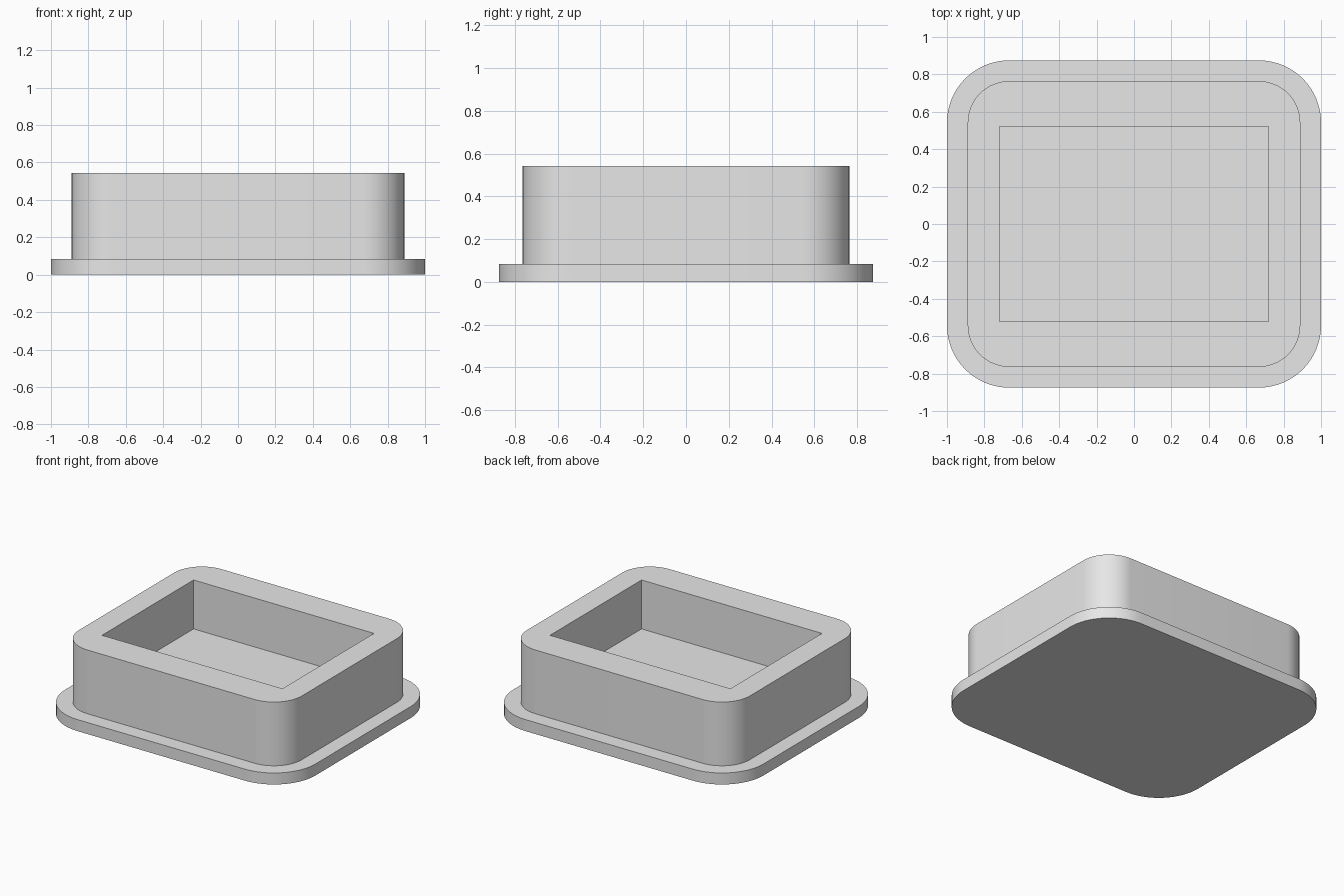
import bpy
import bmesh
import math

cube = bpy.data.objects.get("Cube")
if cube:
    bpy.data.objects.remove(cube, do_unlink=True)

# Main dimensions
PLATE_TOP = 0.083
BODY_TOP = 0.543
FLOOR = 0.19
CORNER_X, CORNER_Y = 0.667, 0.542   # shared centre of the rounded corners
STEPS = 16

grey = bpy.data.materials.new("plain_grey")
grey.use_nodes = True
grey.diffuse_color = (0.8, 0.8, 0.8, 1)
grey.node_tree.nodes["Principled BSDF"].inputs["Base Color"].default_value = grey.diffuse_color


def rounded_outline(radius):
    """Rounded rectangle, counter-clockwise from the +x side."""
    points = []
    for quarter, (sx, sy) in enumerate(((1, 1), (-1, 1), (-1, -1), (1, -1))):
        for i in range(STEPS + 1):
            a = math.pi / 2 * (quarter + i / STEPS)
            points.append((sx * CORNER_X + radius * math.cos(a),
                           sy * CORNER_Y + radius * math.sin(a)))
    return points


def prism(name, outline, bottom, top):
    """Solid made by raising a flat outline."""
    bm = bmesh.new()
    base = bm.faces.new([bm.verts.new((x, y, bottom)) for x, y in outline])
    raised = bmesh.ops.extrude_face_region(bm, geom=[base], use_keep_orig=True)["geom"]
    verts = [g for g in raised if isinstance(g, bmesh.types.BMVert)]
    bmesh.ops.translate(bm, verts=verts, vec=(0, 0, top - bottom))
    bmesh.ops.recalc_face_normals(bm, faces=bm.faces)
    mesh = bpy.data.meshes.new(name)
    bm.to_mesh(mesh)
    bm.free()
    mesh.materials.append(grey)
    obj = bpy.data.objects.new(name, mesh)
    bpy.context.collection.objects.link(obj)
    return obj


def activate(obj):
    bpy.ops.object.select_all(action="DESELECT")
    obj.select_set(True)
    bpy.context.view_layer.objects.active = obj


# Flange plate and the thick-walled body standing on it
plate = prism("base_flange", rounded_outline(0.333), 0, PLATE_TOP)
body = prism("body", rounded_outline(0.222), PLATE_TOP, BODY_TOP)

# Sharp-cornered rectangular recess
hx, hy = 0.72, 0.522
cutter = prism("recess_cutter", [(hx, hy), (-hx, hy), (-hx, -hy), (hx, -hy)],
               FLOOR, BODY_TOP + 0.2)
cutter.hide_render = True
cut = body.modifiers.new("recess", "BOOLEAN")
cut.operation = "DIFFERENCE"
cut.solver = "EXACT"
cut.object = cutter
activate(body)
bpy.ops.object.modifier_apply(modifier=cut.name)
bpy.data.objects.remove(cutter, do_unlink=True)

# Smooth corners with crisp rims
for part in (plate, body):
    activate(part)
    bpy.ops.object.shade_smooth_by_angle(angle=math.radians(30))
